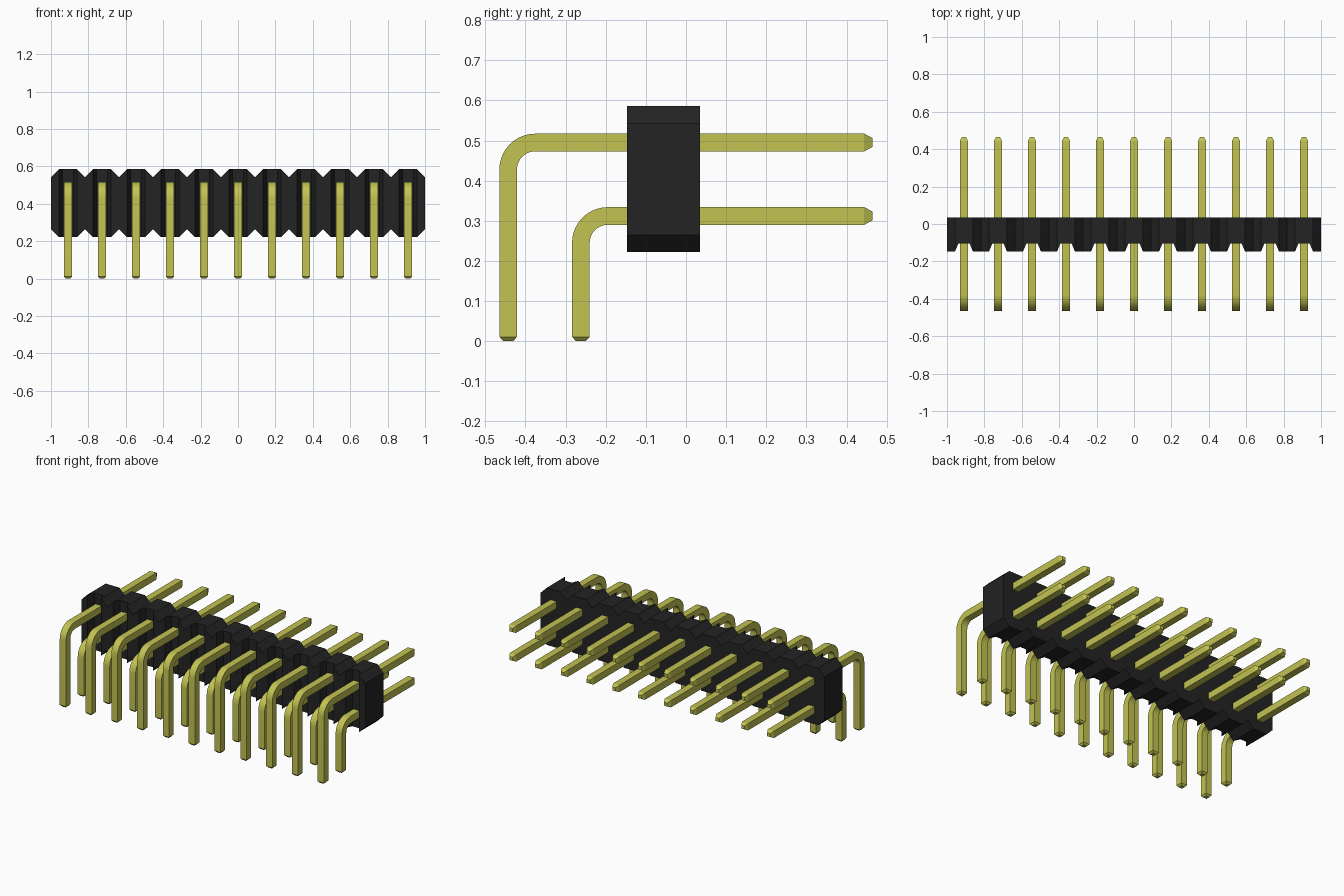
import bpy, bmesh
from math import sin, cos, pi
from mathutils import Vector

COUNT = 11
PITCH = 2 / COUNT
HALF = 0.022          # half thickness of a square pin
MID_Z = 0.404         # height of the housing's middle
BACK_Y = 0.035

cube = bpy.data.objects.get("Cube")
if cube:
    bpy.data.objects.remove(cube)


def make_material(name, colour, roughness):
    mat = bpy.data.materials.new(name)
    mat.use_nodes = True
    mat.diffuse_color = colour
    bsdf = mat.node_tree.nodes["Principled BSDF"]
    bsdf.inputs["Base Color"].default_value = colour
    bsdf.inputs["Roughness"].default_value = roughness
    return mat


def loft(name, rings, mat):
    """Skin a list of four-cornered rings and cap both ends."""
    bm = bmesh.new()
    loops = [[bm.verts.new(p) for p in ring] for ring in rings]
    for a, b in zip(loops, loops[1:]):
        for i in range(4):
            j = (i + 1) % 4
            bm.faces.new((a[i], a[j], b[j], b[i]))
    bm.faces.new(loops[0])
    bm.faces.new(loops[-1])
    bmesh.ops.recalc_face_normals(bm, faces=bm.faces)
    mesh = bpy.data.meshes.new(name)
    bm.to_mesh(mesh)
    bm.free()
    mesh.materials.append(mat)
    obj = bpy.data.objects.new(name, mesh)
    bpy.context.collection.objects.link(obj)
    return obj


black = make_material("black plastic", (0.017, 0.017, 0.017, 1), 0.6)
gold = make_material("yellow metal", (0.54, 0.54, 0.085, 1), 0.4)

# Housing: repeated chamfered blocks with a groove in front of each pin
# Each station is (x offset, half height, front y)
half_block = [(PITCH / 2, 0.139, -0.147), (0.048, 0.182, -0.147), (0.03, 0.182, -0.105)]
block = [(-x, h, f) for x, h, f in half_block] + half_block[::-1]
sections = []
for n in range(COUNT):
    centre = (n - (COUNT - 1) / 2) * PITCH
    for x, h, f in (block if n == 0 else block[1:]):
        sections.append([(centre + x, y, MID_Z + z)
                         for y, z in ((f, -h), (BACK_Y, -h), (BACK_Y, h), (f, h))])
loft("housing", sections, black)


# Bent pins: square section swept from the foot, round the bend, to the back tip
def pin_rings(leg_y, arm_z, radius=0.067, steps=10):
    bend_y, bend_z = leg_y + radius, arm_z - radius
    stations = [(leg_y, 0, 0, 0.55), (leg_y, 0.011, 0, 1)]
    for i in range(steps + 1):
        a = pi / 2 * i / steps
        stations.append((bend_y - radius * cos(a), bend_z + radius * sin(a), a, 1))
    stations += [(0.444, arm_z, pi / 2, 1), (0.465, arm_z, pi / 2, 0.5)]
    rings = []
    for y, z, a, scale in stations:
        side = Vector((HALF * scale, 0, 0))
        out = Vector((0, -cos(a), sin(a))) * HALF * scale
        p = Vector((0, y, z))
        rings.append([p - side - out, p + side - out, p + side + out, p - side + out])
    return rings


for row, leg_y, arm_z in (("upper", -0.443, 0.495), ("lower", -0.262, 0.312)):
    first = loft(row + "_pin", pin_rings(leg_y, arm_z), gold)
    bpy.ops.object.select_all(action='DESELECT')
    first.select_set(True)
    bpy.context.view_layer.objects.active = first
    bpy.ops.object.shade_smooth_by_angle(angle=pi / 9)
    for n in range(COUNT):
        pin = first if n == 0 else first.copy()
        if n:
            bpy.context.collection.objects.link(pin)
        pin.name = f"{row}_pin_{n + 1}"
        pin.location.x = (n - (COUNT - 1) / 2) * PITCH
